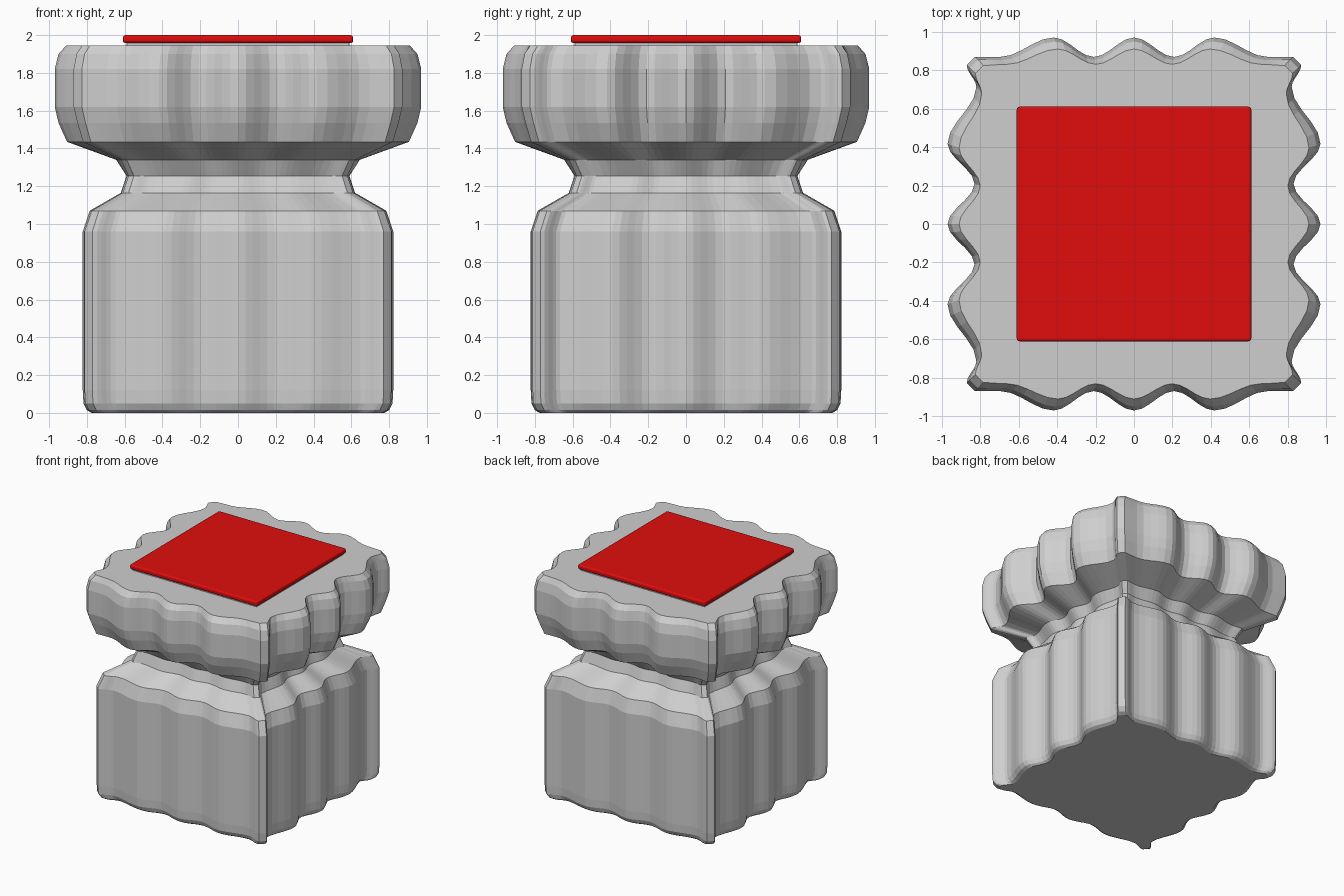
import bpy, bmesh, math

if "Cube" in bpy.data.objects:
    bpy.data.objects.remove(bpy.data.objects["Cube"], do_unlink=True)


def material(name, rgb):
    m = bpy.data.materials.new(name)
    m.use_nodes = True
    col = (*rgb, 1)
    m.diffuse_color = col
    m.node_tree.nodes["Principled BSDF"].inputs["Base Color"].default_value = col
    return m


GREY = material("light grey", (0.62, 0.62, 0.62))
RED = material("red", (0.75, 0.004, 0.004))

# Half of each side's scallop: (fraction of corner distance, depth of groove)
SIDE = [(0, 0), (0.24, 1), (0.48, 0), (0.82, 1.07)]
FRONT = [(0, 0), (0.24, 0.72), (0.48, 0), (0.8, 0.72)]
STEPS = 5
EAR = 0.95


def half_side(wave, half, amp, corner):
    """Points (along, out) from the middle of a side to its corner ear."""
    keys = [(t * corner, half - amp * d) for t, d in wave] + [(EAR * corner, corner)]
    pts = []
    for (t0, o0), (t1, o1) in zip(keys, keys[1:]):
        for i in range(STEPS):
            f = i / STEPS
            s = (1 - math.cos(math.pi * f)) / 2
            pts.append((t0 + (t1 - t0) * f, o0 + (o1 - o0) * s))
    return pts + [keys[-1]]


def outline(half, amp, corner):
    """Closed scalloped square, counter-clockwise."""
    loop = []
    for k in range(4):
        pts = half_side(SIDE if k % 2 == 0 else FRONT, half, amp, corner)
        full = [(-t, o) for t, o in reversed(pts[1:])] + pts
        c, s = round(math.cos(k * math.pi / 2)), round(math.sin(k * math.pi / 2))
        loop += [(o * c - t * s, o * s + t * c) for t, o in full]
    return loop


def finish(bm, name, mat):
    me = bpy.data.meshes.new(name)
    bmesh.ops.recalc_face_normals(bm, faces=bm.faces[:])
    bm.to_mesh(me)
    bm.free()
    me.materials.append(mat)
    ob = bpy.data.objects.new(name, me)
    bpy.context.collection.objects.link(ob)
    return ob


def loft(name, rings):
    bm = bmesh.new()
    loops = [[bm.verts.new((x, y, z)) for x, y in outline(h, a, c)]
             for z, h, a, c in rings]
    n = len(loops[0])
    for lo, hi in zip(loops, loops[1:]):
        for i in range(n):
            j = (i + 1) % n
            bm.faces.new((lo[i], lo[j], hi[j], hi[i]))
    bm.faces.new(loops[0])
    bm.faces.new(loops[-1])
    return finish(bm, name, GREY)


def plate(name, half, z0, z1, bevel, mat):
    bm = bmesh.new()
    bmesh.ops.create_cube(bm, size=1)
    for v in bm.verts:
        v.co = (v.co.x * 2 * half, v.co.y * 2 * half,
                (z0 + z1) / 2 + v.co.z * (z1 - z0))
    ob = finish(bm, name, mat)
    mod = ob.modifiers.new("rounded edges", "BEVEL")
    mod.width = bevel
    mod.segments = 3
    return ob


# Body, neck and head in one stack: (height, half width, groove depth, corner)
loft("scalloped_pedestal", [
    (0.0, 0.775, 0.06, 0.765),
    (0.015, 0.80, 0.065, 0.79),
    (0.05, 0.818, 0.07, 0.808),
    (0.12, 0.822, 0.07, 0.812),
    (0.96, 0.822, 0.07, 0.812),
    (1.07, 0.785, 0.065, 0.775),
    (1.165, 0.62, 0.035, 0.61),
    (1.255, 0.59, 0.03, 0.58),
    (1.34, 0.645, 0.05, 0.62),
    (1.435, 0.905, 0.125, 0.82),
    (1.535, 0.95, 0.14, 0.85),
    (1.62, 0.97, 0.14, 0.87),
    (1.82, 0.97, 0.14, 0.87),
    (1.90, 0.95, 0.135, 0.855),
    (1.945, 0.91, 0.11, 0.825),
])

# Top pad on its thin spacer
plate("pad_spacer", 0.59, 1.94, 1.965, 0.003, GREY)
plate("red_pad", 0.61, 1.958, 2.0, 0.014, RED)
